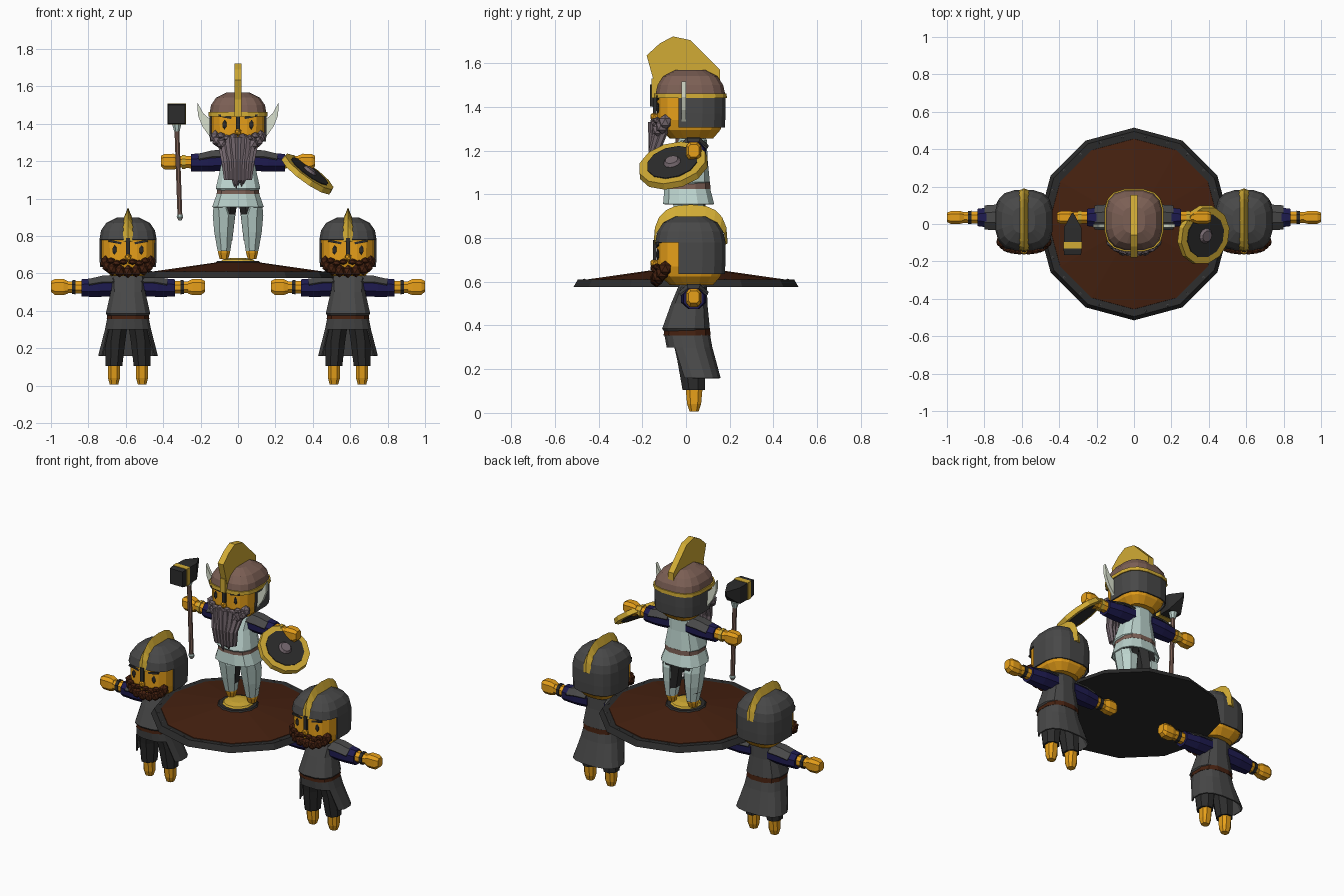
import bpy, bmesh, math
from mathutils import Vector

cube = bpy.data.objects.get("Cube")
if cube:
    bpy.data.objects.remove(cube, do_unlink=True)


def material(name, *rgb):
    m = bpy.data.materials.new(name)
    m.use_nodes = True
    m.diffuse_color = (*rgb, 1)
    m.node_tree.nodes["Principled BSDF"].inputs["Base Color"].default_value = (*rgb, 1)
    return m


skin = material("skin_orange", .8, .35, .01)
gold = material("gold", .64, .41, .035)
iron = material("iron_grey", .065, .065, .065)
dark = material("dark_iron", .025, .025, .025)
navy = material("navy_cloth", .013, .011, .08)
brown = material("dark_brown", .06, .015, .005)
bronze = material("dull_bronze", .2, .115, .09)
mint = material("pale_mint", .5, .65, .61)
grey = material("lilac_grey", .18, .14, .16)
ivory = material("ivory", .7, .75, .62)


def finish(bm, name, at, *mats):
    bmesh.ops.recalc_face_normals(bm, faces=bm.faces)
    mesh = bpy.data.meshes.new(name)
    bm.to_mesh(mesh)
    bm.free()
    obj = bpy.data.objects.new(name, mesh)
    obj.location = at
    for m in mats:
        mesh.materials.append(m)
    bpy.context.collection.objects.link(obj)
    return obj


def loft(name, mat, rings, at=(0, 0, 0), axis="z", n=12, p=2.0, side=1,
         turn=.5, cut=None, extra=None, rule=None):
    """Skin superellipse rings (t, u, v, ru, rv); cut(center) removes faces."""
    bm = bmesh.new()
    loops = []
    for t, u, v, ru, rv in rings:
        loop = []
        for i in range(n):
            a = math.tau * (i + turn) / n
            c, s = math.cos(a), math.sin(a)
            x = u + ru * math.copysign(abs(c) ** (2 / p), c)
            y = v + rv * math.copysign(abs(s) ** (2 / p), s)
            co = {"z": (x, y, t), "x": (t, x, y), "y": (x, t, y)}[axis]
            loop.append(bm.verts.new((co[0] * side, co[1], co[2])))
        loops.append(loop)
    for lo, hi in zip(loops, loops[1:]):
        for i in range(n):
            j = (i + 1) % n
            bm.faces.new((lo[i], lo[j], hi[j], hi[i]))
    bm.faces.new(loops[0])
    bm.faces.new(loops[-1])
    if cut:
        gone = [f for f in bm.faces if cut(f.calc_center_median())]
        bmesh.ops.delete(bm, geom=gone, context="FACES")
    if rule:
        for f in bm.faces:
            f.material_index = int(rule(f.calc_center_median()))
    obj = finish(bm, name, at, *([mat, extra] if extra else [mat]))
    if cut:
        shell = obj.modifiers.new("thickness", "SOLIDIFY")
        shell.thickness = .008
    return obj


def box(name, mat, center, size, at=(0, 0, 0)):
    bm = bmesh.new()
    bmesh.ops.create_cube(bm, size=1)
    bmesh.ops.scale(bm, vec=size, verts=bm.verts)
    return finish(bm, name, Vector(at) + Vector(center), mat)


def blob(name, mat, center, size, at):
    bm = bmesh.new()
    bmesh.ops.create_icosphere(bm, subdivisions=1, radius=1)
    bmesh.ops.scale(bm, vec=size, verts=bm.verts)
    return finish(bm, name, Vector(at) + Vector(center), mat)


def plate(name, mat, outline, place, depth, at):
    """Flat outline; place(a, b) gives its 3D point, depth extrudes it."""
    bm = bmesh.new()
    face = bm.faces.new([bm.verts.new(place(a, b)) for a, b in outline])
    made = bmesh.ops.extrude_face_region(bm, geom=[face])["geom"]
    moved = [g for g in made if isinstance(g, bmesh.types.BMVert)]
    bmesh.ops.translate(bm, vec=depth, verts=moved)
    return finish(bm, name, at, mat)


def face_y(x):
    return .02 - .155 * (1 - min(abs(x) / .145, .98) ** 3) ** (1 / 3)


def ridge_crest(name, at):
    bm = bmesh.new()
    rows = []
    for i in range(11):
        a = math.pi * i / 10
        c, s = math.cos(a), math.sin(a) ** .75
        y = .02 - math.copysign(abs(c) ** .75, c) * .16
        low, top = (y, .77 + .12 * s), (y * 1.06, .775 + .178 * s)
        rows.append([bm.verts.new((-.026, *low)), bm.verts.new((0, *top)),
                     bm.verts.new((.026, *low))])
    for r, q in zip(rows, rows[1:]):
        for k in range(3):
            m = (k + 1) % 3
            bm.faces.new((r[k], r[m], q[m], q[k]))
    bm.faces.new(rows[0])
    bm.faces.new(rows[-1])
    finish(bm, name, at, gold)


def figure(who, at, chief):
    cloth, hair = (mint, grey) if chief else (iron, brown)

    # head and open-faced helmet
    loft(who + "_head", skin, [(.585, 0, .025, .09, .1), (.625, 0, .02, .13, .14),
         (.67, 0, .02, .144, .154), (.79, 0, .02, .145, .155), (.86, 0, .02, .1, .11)],
         at, n=16, p=3)
    loft(who + "_helmet", iron, [(.635, 0, .02, .152, .16), (.7, 0, .02, .155, .163),
         (.78, 0, .02, .155, .163), (.83, 0, .02, .146, .152), (.87, 0, .02, .118, .125),
         (.898, 0, .02, .06, .07)], at, n=16, p=3,
         cut=lambda c: c.z < .64 or (c.z < .78 and c.y < -.05),
         extra=bronze, rule=lambda c: chief and c.z > .78)
    box(who + "_nose_guard", dark, (0, -.143, .745), (.022, .014, .09), at)
    blob(who + "_nose", skin, (0, -.145, .685), (.02, .02, .022), at)
    for s, label in ((1, "_left"), (-1, "_right")):
        blob(who + label + "_eye", dark, (.072 * s, face_y(.072), .725), (.013, .007, .027), at)
        brow = box(who + label + "_brow", dark, (.07 * s, face_y(.07), .768), (.07, .012, .012), at)
        brow.rotation_euler.y = -.2 * s

    # beard and moustache
    for i in range(-4, 5):
        a = i * .37
        x = .122 * math.sin(a)
        blob(who + "_beard_curl", hair, (x, face_y(x), .665 - .055 * math.cos(a)),
             (.03, .032, .036), at)
    for s in (-1, 1):
        for x, z in ((.025, .662), (.06, .655), (.092, .668)):
            blob(who + "_moustache", hair, (x * s, face_y(x) - .012, z), (.026, .018, .017), at)

    # torso, belt and coat
    loft(who + "_tunic", cloth, [(.6, 0, .03, .06, .055), (.575, 0, .03, .1, .068),
         (.5, 0, .015, .095, .085), (.385, 0, 0, .122, .112), (.37, 0, 0, .11, .1)],
         at, p=2.6)
    loft(who + "_belt", bronze if chief else brown,
         [(.385, 0, .005, .115, .108), (.355, 0, .005, .117, .11)], at, p=2.6)
    if chief:
        loft("chief_skirt", mint, [(.365, 0, .005, .113, .106), (.285, 0, .012, .142, .12)],
             at, p=2.6, cut=lambda c: abs(c.x) < .01 and abs(c.y) < .05)
    else:
        loft(who + "_coat", iron, [(.36, 0, .005, .113, .106), (.3, 0, .016, .125, .106),
             (.16, 0, .058, .162, .102)], at, n=16, p=2.6,
             cut=lambda c: (abs(c.x) < .01 and abs(c.y - .03) < .05)
             or (c.y < -.035 and c.z < .32))

    for s, label in ((1, "_left"), (-1, "_right")):
        # legs
        loft(who + label + "_trouser", dark, [(.37, .05, .01, .06, .085),
             (.24, .068, .025, .058, .07), (.105, .075, .035, .048, .055)], at, n=8, side=s)
        loft(who + label + "_foot", skin, [(.12, .075, .037, .034, .042),
             (.04, .075, .037, .034, .034), (.006, .075, .037, .024, .022)], at, n=8, p=2.6, side=s)
        if chief:
            loft("chief" + label + "_greave", mint, [(.285, .085, .01, .05, .075),
                 (.24, .076, .022, .064, .078), (.15, .077, .03, .054, .066),
                 (.05, .075, .037, .037, .046)], at, n=8, side=s)
        # arms
        loft(who + label + "_sleeve", navy, [(.06, .035, .53, .06, .055),
             (.16, .035, .525, .062, .055), (.25, .035, .522, .05, .05)], at, "x", 8, side=s)
        loft(who + label + "_forearm", skin, [(.24, .035, .525, .036, .037),
             (.34, .035, .527, .03, .032)], at, "x", 8, side=s)
        loft(who + label + "_cuff", gold if chief else dark, [(.28, .035, .526, .039, .041),
             (.3, .035, .526, .038, .04)], at, "x", 8, side=s)
        loft(who + label + "_hand", skin, [(.32, .035, .525, .03, .035),
             (.345, .035, .527, .037, .045), (.392, .035, .527, .036, .044),
             (.412, .035, .53, .026, .03)], at, "x", 8, p=3, side=s)
        loft(who + label + "_shoulder_cap", iron, [(.07, .035, .53, .072, .067),
             (.14, .035, .53, .075, .062), (.21, .035, .522, .07, .052)], at, "x", 8,
             side=s, cut=lambda c: c.z < .54)


figure("left_guard", (.588, 0, 0), False)
figure("right_guard", (-.588, 0, 0), False)
for s, label in ((1, "left"), (-1, "right")):
    ridge_crest(label + "_guard_crest", (.588 * s, 0, 0))

# chief with tall crest, helmet band and wings
top = (0, 0, .67)
figure("chief", top, True)
plate("chief_crest", gold, [(-.14, .82), (-.18, .965), (-.12, 1.02), (-.06, 1.052),
      (.02, 1.035), (.155, .9), (.155, .84), (.02, .86)],
      lambda a, b: (-.02, a, b), (.04, 0, 0), top)
loft("chief_helmet_band", gold, [(.77, 0, .02, .161, .169), (.792, 0, .02, .16, .168)],
     top, n=16, p=3)
box("chief_brow_strip", gold, (0, -.142, .815), (.036, .03, .09), top)
for s, label in ((1, "left"), (-1, "right")):
    plate(label + "_helmet_wing", ivory, [(.15, .66), (.19, .715), (.214, .775),
          (.218, .845), (.185, .785), (.15, .755)],
          lambda a, b: (a * s, -.02, b), (0, .02, 0), top)

# long beard strands
for layer in range(2):
    for i in range(7 - layer):
        k = (i - 3 + layer / 2) / 3
        y = -.135 - .018 * layer
        loft("beard_strand", grey, [(.66, .095 * k, y + .05 * k * k, .024, .022),
             (.53, .07 * k, y, .022, .018), (.43, .062 * k, y + .01, .015, .014),
             (.37 + .07 * abs(k) + .03 * (i % 2), .056 * k, y + .015, .002, .002)], top, n=6)

# large carrying shield
loft("platform_rim", dark, [(.575, 0, 0, .515, .515), (.61, 0, 0, .495, .495),
     (.607, 0, 0, .455, .455)], turn=0)
loft("platform_boards", brown, [(.6, 0, 0, .458, .458), (.61, 0, 0, .455, .455),
     (.658, 0, 0, .12, .12)], turn=0)
loft("platform_boss_ring", dark, [(.645, 0, 0, .135, .135), (.665, 0, 0, .115, .115)])
loft("platform_boss", gold, [(.655, 0, 0, .1, .1), (.675, 0, 0, .085, .085), (.682, 0, 0, .04, .04)])
for i in range(24):
    a = math.tau * (i + .5) / 24
    blob("rim_rivet", iron, (.47 * math.cos(a), .47 * math.sin(a), .608), (.008, .008, .006), (0, 0, 0))

# round hand shield
hold = (.375, -.06, 1.135)
for name, mat, low, high, r, r_top in (("hand_shield_rim", gold, -.018, .012, .163, .158),
                                       ("hand_shield_face", dark, 0, .016, .122, .12),
                                       ("hand_shield_back", dark, -.021, 0, .125, .125),
                                       ("hand_shield_boss", grey, .01, .03, .045, .03)):
    disc = loft(name, mat, [(low, 0, 0, r, r), (high, 0, 0, r_top, r_top)], hold)
    disc.rotation_euler = (math.radians(12), math.radians(36), 0)

# war hammer
grip = (-.31, -.035, .89)
handle = loft("hammer_handle", bronze, [(0, 0, 0, .014, .014), (.53, 0, 0, .014, .014)], grip, n=8)
collar = loft("hammer_collar", mint, [(.47, 0, 0, .016, .016), (.51, 0, 0, .027, .027)], grip, n=8)
pommel = loft("hammer_pommel", mint, [(-.008, 0, 0, .008, .008), (.012, 0, 0, .019, .019),
              (.025, 0, 0, .016, .016)], grip, n=8)
for part in (handle, collar, pommel):
    part.rotation_euler.y = -.035
head = (-.328, 0, 1.452)
loft("hammer_head", dark, [(-.165, 0, 0, .064, .07), (-.14, 0, 0, .068, .076),
     (-.02, 0, 0, .066, .074), (.06, 0, .03, .006, .02)], head, "y", 4)
loft("hammer_band", gold, [(-.13, 0, 0, .071, .079), (-.095, 0, 0, .071, .079)], head, "y", 4)
